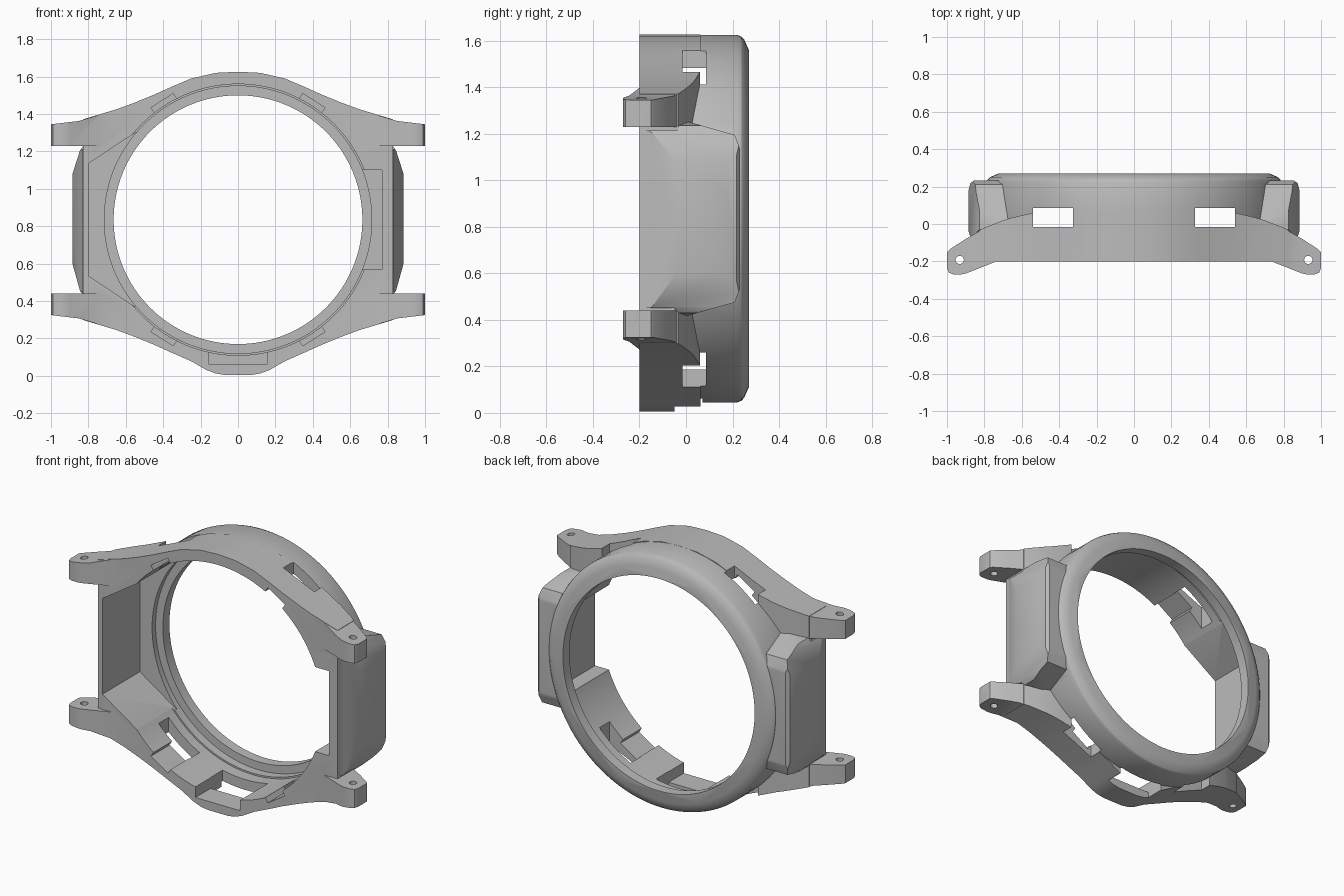
import bpy, bmesh, math
from mathutils import Matrix, Vector

cube = bpy.data.objects.get("Cube")
if cube:
    bpy.data.objects.remove(cube, do_unlink=True)

CZ = 0.835  # height of the ring axis

grey = bpy.data.materials.new("case_grey")
grey.use_nodes = True
grey.diffuse_color = (0.5, 0.5, 0.5, 1)
grey.node_tree.nodes["Principled BSDF"].inputs["Base Color"].default_value = (0.5, 0.5, 0.5, 1)


def finish(name, bm):
    bmesh.ops.recalc_face_normals(bm, faces=bm.faces)
    mesh = bpy.data.meshes.new(name)
    bm.to_mesh(mesh)
    bm.free()
    mesh.materials.append(grey)
    obj = bpy.data.objects.new(name, mesh)
    bpy.context.collection.objects.link(obj)
    return obj


def prism(name, pts, axis, lo, hi):
    """Extrude a 2D outline along an axis; heights are relative to the ring axis."""
    place = {"x": lambda a, b, t: (t, a, CZ + b),
             "y": lambda a, b, t: (a, t, CZ + b),
             "z": lambda a, b, t: (a, b, CZ + t)}[axis]
    bm = bmesh.new()
    ends = [[bm.verts.new(place(a, b, t)) for a, b in pts] for t in (lo, hi)]
    bm.faces.new(ends[0])
    bm.faces.new(ends[1])
    n = len(pts)
    for i in range(n):
        j = (i + 1) % n
        bm.faces.new((ends[0][i], ends[0][j], ends[1][j], ends[1][i]))
    return finish(name, bm)


def lathe(name, profile, n=128):
    """Solid of revolution about the y axis from (radius, y) points."""
    bm = bmesh.new()
    rings = []
    for r, y in profile:
        rings.append([bm.verts.new((r * math.cos(k * math.tau / n), y,
                                    CZ + r * math.sin(k * math.tau / n))) for k in range(n)])
    for a, b in zip(rings, rings[1:]):
        for k in range(n):
            j = (k + 1) % n
            bm.faces.new((a[k], a[j], b[j], b[k]))
    bm.faces.new(rings[0])
    bm.faces.new(rings[-1])
    return finish(name, bm)


def box(name, x0, x1, y0, y1, z0, z1):
    return prism(name, [(x0, z0), (x1, z0), (x1, z1), (x0, z1)], "y", y0, y1)


def combine(target, other, operation):
    bpy.ops.object.select_all(action="DESELECT")
    bpy.context.view_layer.objects.active = target
    target.select_set(True)
    mod = target.modifiers.new(operation, "BOOLEAN")
    mod.operation = operation
    mod.solver = "EXACT"
    mod.object = other
    bpy.ops.object.modifier_apply(modifier=mod.name)
    bpy.data.objects.remove(other, do_unlink=True)


def flip(pts, s):
    return [(s * a, b) for a, b in pts]


# Round bezel ring
case = lathe("watch_case", [(0.79, -0.19), (0.79, 0.22), (0.783, 0.238),
                            (0.77, 0.25), (0.725, 0.27)])

# Flared front body: front outline crossed with plan outline
flare = [(0.83, 0.536), (0.75, 0.56), (0.65, 0.59), (0.55, 0.627), (0.45, 0.668), (0.35, 0.713)]
crown = [(0.25, 0.755), (0.12, 0.785)]
tab = [(0.25, 0.757), (0.17, 0.803), (0.12, 0.822), (0.07, 0.83)]
top = flare + crown + [(0, 0.791)] + flip((flare + crown)[::-1], -1)
low = flare + tab + flip((flare + tab)[::-1], -1)
body = prism("body", top + [(a, -b) for a, b in low[::-1]], "y", -0.2, 0.2)
back = [(0.83, -0.035), (0.8, -0.02), (0.7, 0.02), (0.62, 0.042), (0.53, 0.062)]
plan = [(-0.83, -0.3), (0.83, -0.3)] + back + flip(back[::-1], -1)
combine(body, prism("body_plan", plan, "z", -1, 1), "INTERSECT")
combine(case, body, "UNION")

# Strap lugs
lug_front = [(0.6, 0.395), (1, 0.395), (1, 0.51), (0.85, 0.528), (0.75, 0.558), (0.65, 0.588), (0.6, 0.606)]
lug_plan = [(0.6, -0.195), (0.73, -0.198), (0.9, -0.265), (0.925, -0.27), (0.965, -0.27),
            (0.99, -0.26), (1, -0.235), (1, -0.15), (0.985, -0.135), (0.9, -0.08),
            (0.8, -0.023), (0.7, 0.017), (0.6, 0.043)]
hole = [(0.932 + 0.022 * math.cos(k * math.tau / 24), -0.192 + 0.022 * math.sin(k * math.tau / 24))
        for k in range(24)]
for sx in (1, -1):
    for sz in (1, -1):
        lug = prism("lug", [(sx * a, sz * b) for a, b in lug_front], "y", -0.4, 0.4)
        combine(lug, prism("lug_plan", flip(lug_plan, sx), "z", -1, 1), "INTERSECT")
        combine(lug, prism("pin_hole", flip(hole, sx), "z", -1, 1), "DIFFERENCE")
        combine(case, lug, "UNION")

# Faceted side guards
guard_front = [(0.6, -0.435), (0.825, -0.405), (0.845, -0.38), (0.885, -0.235),
               (0.885, 0.245), (0.845, 0.37), (0.825, 0.4), (0.6, 0.435)]
guard_plan = [(0.6, -0.195), (0.827, -0.195), (0.885, -0.04), (0.885, 0.18),
              (0.875, 0.218), (0.855, 0.233), (0.6, 0.233)]
guard_side = [(-0.25, -0.385), (-0.05, -0.385), (-0.02, -0.425), (0.21, -0.36), (0.232, -0.3),
              (0.24, -0.2), (0.24, 0.2), (0.232, 0.3), (0.21, 0.36), (-0.02, 0.425),
              (-0.04, 0.378), (-0.25, 0.378)]
for s in (1, -1):
    guard = prism("guard", flip(guard_front, s), "y", -0.4, 0.4)
    combine(guard, prism("guard_plan", flip(guard_plan, s), "z", -1, 1), "INTERSECT")
    combine(guard, prism("guard_side", guard_side, "x", -1.5, 1.5), "INTERSECT")
    combine(case, guard, "UNION")

# Bore with stepped lip, and the side pockets
cutters = [
    lathe("bore", [(0.725, -0.4), (0.725, 0.15), (0.715, 0.15), (0.715, 0.205),
                   (0.665, 0.205), (0.665, 0.4)]),
    prism("wide_pocket", [(-0.8, -0.3), (-0.55, -0.465), (-0.1, -0.465),
                          (-0.1, 0.465), (-0.55, 0.465), (-0.8, 0.3)], "y", -0.4, 0.17),
    box("narrow_pocket", 0.3, 0.77, -0.4, 0.17, -0.265, 0.265),
    # Bottom tab pocket and its slot
    box("tab_pocket", -0.155, 0.155, -0.4, 0.07, -0.775, -0.5),
    box("tab_slot", -0.157, 0.157, -0.05, 0.072, -0.95, -0.6),
]

# Clip slots through the wall, with a shallow recess behind each
for sx in (1, -1):
    for sz in (1, -1):
        x0, x1 = sorted((sx * 0.325, sx * 0.54))
        z0, z1 = sorted((sz * 0.4, sz * 0.95))
        cutters.append(box("clip_slot", x0, x1, -0.015, 0.085, z0, z1))
        ang = math.radians(57.5)
        out = Vector((math.cos(ang), math.sin(ang)))
        along = Vector((-out.y, out.x))
        pts = [out * r + along * t for r, t in ((0.6, -0.07), (0.755, -0.07), (0.755, 0.07), (0.6, 0.07))]
        cutters.append(prism("clip_recess", [(sx * p.x, sz * p.y) for p in pts], "y", -0.4, 0.08))
for cutter in cutters:
    combine(case, cutter, "DIFFERENCE")

# Smooth curved walls, crisp edges
bpy.ops.object.select_all(action="DESELECT")
bpy.context.view_layer.objects.active = case
case.select_set(True)
bpy.ops.object.shade_smooth_by_angle(angle=math.radians(25))
